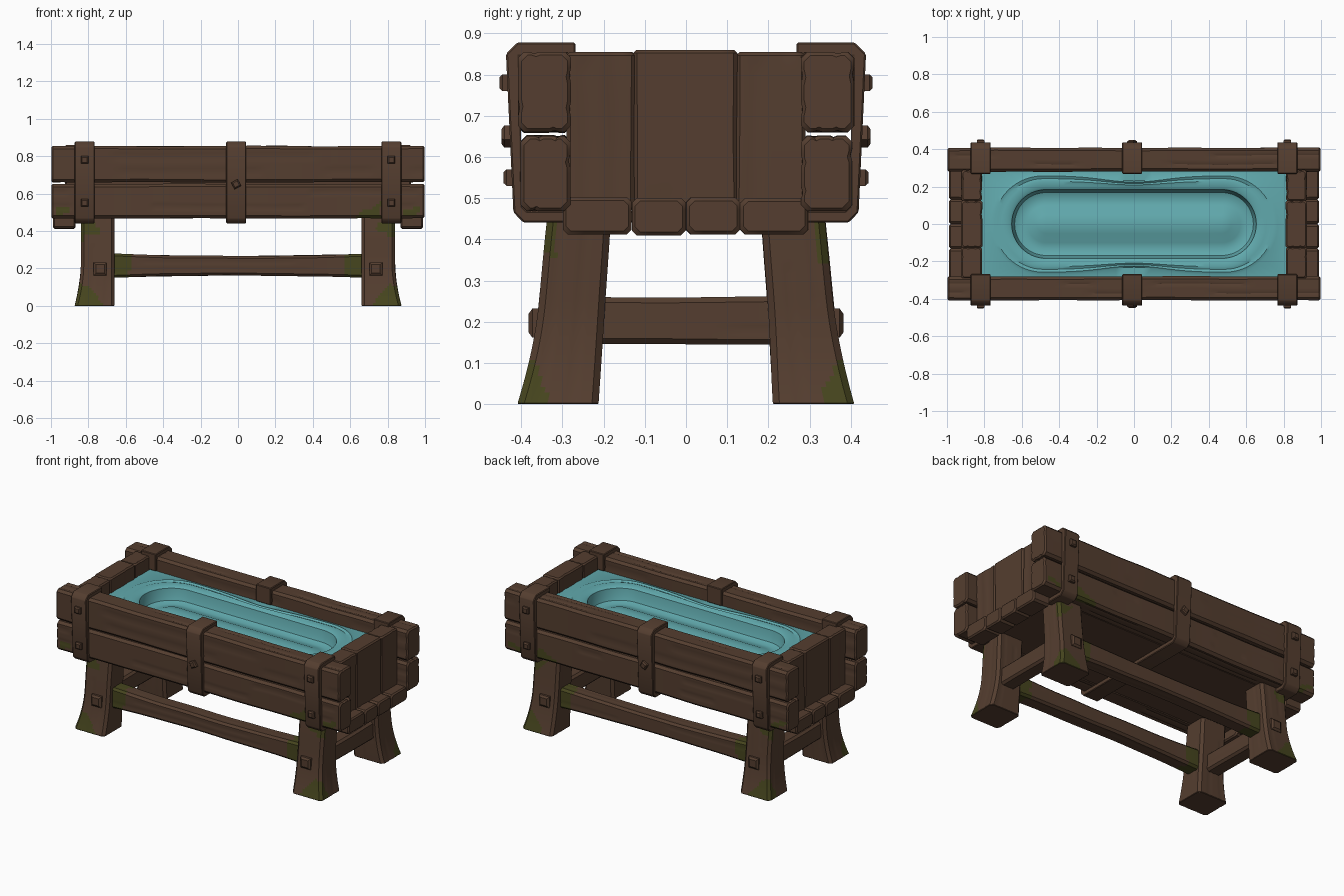
import bpy, bmesh, math
from mathutils import Vector, noise

if "Cube" in bpy.data.objects:
    bpy.data.objects.remove(bpy.data.objects["Cube"])


def material(name, rgb):
    m = bpy.data.materials.new(name)
    m.diffuse_color = (*rgb, 1)
    m.use_nodes = True
    m.node_tree.nodes["Principled BSDF"].inputs["Base Color"].default_value = m.diffuse_color
    return m


WOOD = material("dark wood", (0.090, 0.048, 0.029))
MOSS = material("moss", (0.062, 0.060, 0.013))
WATER = material("teal water", (0.12, 0.40, 0.42))


def finish(name, bm, mats, angle=32):
    bmesh.ops.recalc_face_normals(bm, faces=bm.faces)
    me = bpy.data.meshes.new(name)
    bm.to_mesh(me)
    bm.free()
    for m in mats:
        me.materials.append(m)
    me.shade_smooth()
    me.set_sharp_from_angle(angle=math.radians(angle))
    ob = bpy.data.objects.new(name, me)
    bpy.context.collection.objects.link(ob)
    return ob


def beam(name, axis, t0, t1, bounds, c=0.013, n=30, k=8, moss=None, sx=1, sy=1, crack=0.004, seed=0, e=0.008):
    """Worn timber: chamfered rectangle lofted along an axis; bounds(t) -> a0, a1, b0, b1."""
    bm = bmesh.new()
    ts = [(t0, 1)] + [(t0 + e + (t1 - t0 - 2 * e) * i / n, 0) for i in range(n + 1)] + [(t1, 1)]
    rings = []
    for t, end in ts:
        a0, a1, b0, b1 = bounds(t)
        w = [0.003 * noise.noise(Vector((t * 4, seed * 3.7 + j * 9.1, 0.5))) for j in range(4)]
        s = e * end
        a0, a1, b0, b1 = a0 + w[0] + s, a1 + w[1] - s, b0 + w[2] + s, b1 + w[3] - s
        sides = [((a0 + c, b0), (a1 - c, b0), (0, 1)), ((a1, b0 + c), (a1, b1 - c), (-1, 0)),
                 ((a1 - c, b1), (a0 + c, b1), (0, -1)), ((a0, b1 - c), (a0, b0 + c), (1, 0))]
        ring = []
        for si, (p, q, inw) in enumerate(sides):
            for j in range(k + 1):
                f = j / k
                if 0 < j < k:  # grain wanders along the length
                    f += 0.05 * noise.noise(Vector((t * 3, seed + si * 5.3, 2)))
                d = 0
                if j in (k // 3, k - 2) and noise.noise(Vector((t * 2.2, seed * 1.7 + si, j * 4.1))) > 0:
                    d = crack
                a = p[0] + (q[0] - p[0]) * f + inw[0] * d
                b = p[1] + (q[1] - p[1]) * f + inw[1] * d
                co = {'x': (t, a, b), 'y': (a, t, b), 'z': (a, b, t)}[axis]
                ring.append(bm.verts.new((co[0] * sx, co[1] * sy, co[2])))
        rings.append(ring)
    m = len(rings[0])
    for r, s in zip(rings, rings[1:]):
        for i in range(m):
            f = bm.faces.new((r[i], r[(i + 1) % m], s[(i + 1) % m], s[i]))
            if moss:
                p = f.calc_center_median()
                wob = 0.03 * noise.noise(p * 17)
                f.material_index = int(moss(p.x, abs(p.x) + wob, abs(p.y), p.z + wob))
    bm.faces.new(rings[0])
    bm.faces.new(rings[-1])
    return finish(name, bm, [WOOD, MOSS])


def extrude_x(name, outline, x0, x1, bevel=0.008):
    """Extrude a (y, z) outline along x."""
    bm = bmesh.new()
    f = bm.faces.new([bm.verts.new((x0, y, z)) for y, z in outline])
    g = bmesh.ops.extrude_face_region(bm, geom=[f])
    bmesh.ops.translate(bm, vec=(x1 - x0, 0, 0), verts=[v for v in g['geom'] if isinstance(v, bmesh.types.BMVert)])
    bmesh.ops.bevel(bm, geom=bm.edges[:], offset=bevel, segments=1, affect='EDGES', clamp_overlap=True)
    return finish(name, bm, [WOOD])


def stud(name, x, y, z, size, depth, turn=0.0):
    """Tapered square peg head pointing along the sign of y."""
    bm = bmesh.new()
    s, h = math.copysign(1, y), size / 2
    loops = []
    for r, dy in ((h, -depth), (h, depth * 0.6), (h * 0.65, depth)):
        loops.append([bm.verts.new((x + r * 1.414 * math.cos(turn + math.pi * (i / 2 + .25)), y + s * dy,
                                    z + r * 1.414 * math.sin(turn + math.pi * (i / 2 + .25)))) for i in range(4)])
    for a, b in zip(loops, loops[1:]):
        for i in range(4):
            bm.faces.new((a[i], a[(i + 1) % 4], b[(i + 1) % 4], b[i]))
    bm.faces.new(loops[0])
    bm.faces.new(loops[-1])
    return finish(name, bm, [WOOD])


def leg_bounds(z):
    flare = max(0, 1 - z / 0.25) ** 2
    u = z / 0.465
    return 0.66, 0.840 + 0.034 * flare, 0.212 - 0.03 * u, 0.385 - 0.050 * u + 0.024 * flare


def leg_moss(raw, x, y, z):
    low = z < 0.11 and x > 0.72 and y > 0.33 and z < (x - 0.71) * 1.1 and z < (y - 0.32) * 2.2
    high = 0.35 < z < 0.45 and x > 0.75 and y > 0.315 and z > 0.35 + (0.84 - x) * 0.7
    return low or high


def plank_moss(raw, x, y, z):
    patch = 0.61 < x < 0.77 and z < 0.47 + (x - 0.61) * 0.55 and raw > 0
    return y > 0.37 and (patch or (0.90 < x < 0.97 and 0.485 < z < 0.525))


def rail_moss(raw, x, y, z):
    return x > 0.58


# Long side walls, straps, rails
for sy, side in ((-1, "front"), (1, "back")):
    beam(side + "_upper_plank", 'x', -0.998, 0.998, lambda x: (0.280, 0.408, 0.661, 0.854),
         c=0.015, n=70, sy=sy, seed=1 + sy)
    beam(side + "_lower_plank", 'x', -0.998, 0.998, lambda x: (0.280, 0.402, 0.468, 0.651),
         c=0.015, n=110, k=10, sy=sy, moss=plank_moss, seed=4 + sy)
    # thin inner board behind the gap between the planks
    extrude_x(side + "_inner_board", [(sy * y, z) for y, z in ((.27, .50), (.284, .50), (.284, .755), (.27, .755))],
              -0.83, 0.83, 0.002)
    beam(side + "_stretcher", 'x', -0.69, 0.69,
         lambda x: (0.22, 0.32, 0.15 + 0.012 * (1 - (x / .66) ** 2), 0.279 - 0.012 * (1 - (x / .66) ** 2)),
         n=60, sy=sy, moss=rail_moss, crack=0.002, seed=8 + sy)
    for x, tag in ((-0.82, "left"), (-0.01, "middle"), (0.82, "right")):
        y_in = 0.0 if tag == "middle" else 0.27
        strap = [(0.268, 0.77), (0.268, 0.878), (0.41, 0.878), (0.437, 0.85), (0.419, 0.466), (0.395, 0.441),
                 (y_in, 0.441), (y_in, 0.469), (0.385, 0.469), (0.397, 0.48), (0.405, 0.845), (0.288, 0.85), (0.288, 0.77)]
        extrude_x(f"{side}_{tag}_strap", [(y * sy, z) for y, z in strap], x - 0.053, x + 0.053, 0.004)
        for z, yb in ([(0.65, 0.43)] if tag == "middle" else [(0.78, 0.435), (0.55, 0.425)]):
            stud(f"{side}_{tag}_bolt", x, sy * yb, z, 0.04, 0.018, 0.5 if tag == "middle" else 0)

# Ends, legs and cross rails
for sx, end in ((-1, "left"), (1, "right")):
    for i, (y0, y1, top) in enumerate(((-0.29, -0.124, 0.855), (-0.128, 0.125, 0.86), (0.121, 0.29, 0.855))):
        beam(f"{end}_end_plank_{i}", 'z', 0.468, top, lambda z: (0.812, 0.925, y0, y1), c=0.009, n=16, sx=sx, seed=20 + i)
    cuts = (-0.298, -0.132, 0.0, 0.13, 0.298)
    for i in range(4):
        beam(f"{end}_floor_end_{i}", 'x', 0.87, 0.988, lambda x: (cuts[i], cuts[i + 1], 0.411, 0.502),
             c=0.012, n=6, k=4, sx=sx, crack=0, seed=30 + i)
    beam(end + "_cross_rail", 'y', -0.24, 0.24, lambda y: (0.71, 0.81, 0.146, 0.26), n=16, sx=sx, crack=0.002, seed=40)
    for sy, side in ((-1, "front"), (1, "back")):
        beam(f"{side}_{end}_leg", 'z', 0, 0.475, leg_bounds, c=0.016, n=36, k=12, moss=leg_moss,
             sx=sx, sy=sy, crack=0.002, seed=50 + sx + 2 * sy, e=0.003)
        stud(f"{side}_{end}_leg_peg", sx * 0.737, sy * 0.36, 0.197, 0.07, 0.022)

# Trough floor
extrude_x("trough_floor", [(-0.29, 0.47), (0.29, 0.47), (0.29, 0.51), (-0.29, 0.51)], -0.88, 0.88, 0.004)

# Water: rings around a long hollow, the outermost ring clamped to the trough walls
bm = bmesh.new()
CX, SEG, STR, LEVEL = 0.47, 28, 20, 0.768
path = [(CX, -math.pi / 2 + math.pi * i / SEG) for i in range(SEG + 1)]
path += [(CX - 2 * CX * i / STR, math.pi / 2) for i in range(1, STR)]
path += [(-CX, math.pi / 2 + math.pi * i / SEG) for i in range(SEG + 1)]
path += [(-CX + 2 * CX * i / STR, -math.pi / 2) for i in range(1, STR)]
rings = []
for r, dz in ((0.5, 0), (0.272, 0), (0.258, 0.007), (0.243, 0), (0.228, 0.006), (0.208, 0), (0.195, -0.001),
              (0.184, -0.008), (0.178, -0.05), (0.168, -0.078), (0.14, -0.09), (0.10, -0.085), (0.05, -0.062), (0.0, -0.055)):
    ring = []
    for cx, a in path:
        x, y = cx + r * math.cos(a), r * math.sin(a)
        if 0.2 < r < 0.3:  # ripples pinch in at the middle and spread at the ends
            y *= 1 - 0.5 * (r - 0.19) / r * math.exp(-(x / 0.22) ** 2)
            x *= 1 + 0.5 * (r - 0.2)
        ring.append(bm.verts.new((max(-0.82, min(0.82, x)), max(-0.288, min(0.288, y)), LEVEL + dz)))
    rings.append(ring)
m = len(path)
for r, s in zip(rings, rings[1:]):
    for i in range(m):
        bm.faces.new((r[i], r[(i + 1) % m], s[(i + 1) % m], s[i]))
bmesh.ops.remove_doubles(bm, verts=bm.verts, dist=0.0002)
water = finish("water", bm, [WATER], 40)
if water.data.polygons[0].normal.z < 0:
    water.data.flip_normals()
